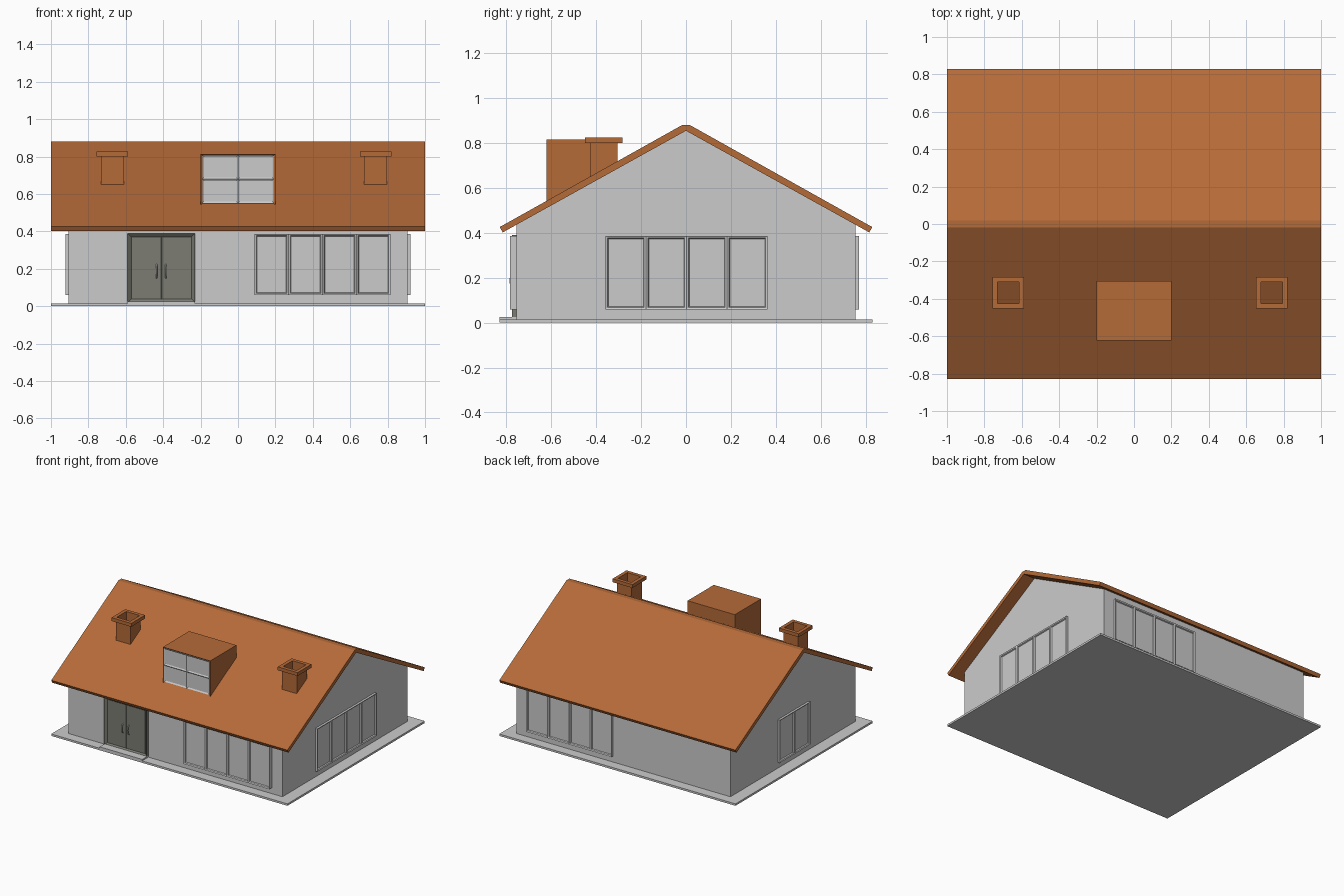
import bpy, bmesh
from math import radians
from mathutils import Matrix

if "Cube" in bpy.data.objects:
    bpy.data.objects.remove(bpy.data.objects["Cube"])


def material(name, rgb):
    m = bpy.data.materials.new(name)
    m.diffuse_color = (*rgb, 1)
    m.use_nodes = True
    m.node_tree.nodes["Principled BSDF"].inputs["Base Color"].default_value = m.diffuse_color
    return m


BROWN = material("roof_brown", (0.46, 0.145, 0.04))
DARK = material("door_dark", (0.2, 0.2, 0.175))


def finish(name, bm, mat=None, matrix=None):
    bmesh.ops.recalc_face_normals(bm, faces=bm.faces)
    me = bpy.data.meshes.new(name)
    bm.to_mesh(me)
    bm.free()
    ob = bpy.data.objects.new(name, me)
    bpy.context.collection.objects.link(ob)
    if matrix:
        ob.matrix_world = matrix
    if mat:
        me.materials.append(mat)
    return ob


def prism(name, profile, x0, x1, mat=None, recess=None):
    """Extrude a (y, z) profile along x; optionally recess the front face."""
    bm = bmesh.new()
    f = bm.faces.new([bm.verts.new((x0, y, z)) for y, z in profile])
    r = bmesh.ops.extrude_face_region(bm, geom=[f])
    bmesh.ops.translate(bm, vec=(x1 - x0, 0, 0),
                        verts=[v for v in r["geom"] if isinstance(v, bmesh.types.BMVert)])
    bmesh.ops.recalc_face_normals(bm, faces=bm.faces)
    if recess:
        bm.normal_update()
        front = [f for f in bm.faces if f.normal.y < -0.99]
        bmesh.ops.inset_individual(bm, faces=front, thickness=recess,
                                   use_even_offset=True)
        bmesh.ops.translate(bm, vec=(0, recess, 0),
                            verts=list({v for f in front for v in f.verts}))
    return finish(name, bm, mat)


def panel(name, centre, w, h, depth, cols, rows, insets, turn=0, mat=None):
    """Wall panel split in cells; each cell is inset by (thickness, sink) steps."""
    bm = bmesh.new()
    g = [[bm.verts.new((w * (i / cols - 0.5), h * (j / rows - 0.5), depth))
          for i in range(cols + 1)] for j in range(rows + 1)]
    cells = [bm.faces.new((g[j][i], g[j][i + 1], g[j + 1][i + 1], g[j + 1][i]))
             for j in range(rows) for i in range(cols)]
    r = bmesh.ops.extrude_edge_only(bm, edges=[e for e in bm.edges if e.is_boundary])
    for v in r["geom"]:
        if isinstance(v, bmesh.types.BMVert):
            v.co.z = 0
    for thick, sink in insets:
        bm.normal_update()
        bmesh.ops.inset_individual(bm, faces=cells, thickness=thick,
                                   use_even_offset=True)
        bmesh.ops.translate(bm, vec=(0, 0, -sink),
                            verts=list({v for f in cells for v in f.verts}))
    # close the hidden back
    bmesh.ops.holes_fill(bm, edges=[e for e in bm.edges if e.is_boundary], sides=0)
    mat4 = (Matrix.Translation(centre) @ Matrix.Rotation(radians(turn), 4, 'Z')
            @ Matrix.Rotation(radians(90), 4, 'X'))
    return finish(name, bm, mat, mat4)


def rect(y0, y1, z0, z1):
    return [(y0, z0), (y1, z0), (y1, z1), (y0, z1)]


# ground slab and door step
prism("base_slab", rect(-0.83, 0.83, 0, 0.015), -1, 1)
prism("door_step", rect(-0.83, -0.75, 0.005, 0.026), -0.59, -0.23)

# walls with gable ends
prism("walls", [(-0.755, 0.01), (0.755, 0.01), (0.755, 0.437),
                (0, 0.858), (-0.755, 0.437)], -0.905, 0.905)

# folded roof sheet
half = [(0.817, 0.402), (0.83, 0.426), (0.018, 0.88)]
prism("roof", [(0, 0.855)] + half + [(-y, z) for y, z in reversed(half)], -1, 1, BROWN)

# dormer box with its window
prism("dormer", [(-0.622, 0.54), (-0.622, 0.815), (-0.305, 0.815), (-0.305, 0.70)],
      -0.2, 0.2, BROWN, recess=0.009)
panel("dormer_window", (0, -0.612, 0.679), 0.382, 0.256, 0.008, 2, 2,
      [(0.009, 0.006)])

# wall windows: front, right, back, left
steps = [(0.009, 0.004), (0.004, 0.008)]
for name, centre, w, depth, cols, turn in (
        ("front_window", (0.452, -0.755, 0.223), 0.725, 0.03, 4, 0),
        ("right_window", (0.905, 0.003, 0.223), 0.722, 0.017, 4, 90),
        ("back_window", (0.452, 0.755, 0.223), 0.725, 0.017, 4, 180),
        ("left_window", (-0.905, -0.003, 0.223), 0.37, 0.017, 2, -90)):
    panel(name, centre, w, 0.327, depth, cols, 1, steps, turn)

# double door: frame, leaves and pull handles
panel("door_frame", (-0.41, -0.755, 0.205), 0.36, 0.37, 0.02, 1, 1,
      [(0.016, 0.014)], mat=DARK)
panel("door_leaves", (-0.41, -0.755, 0.205), 0.327, 0.337, 0.014, 2, 1,
      [(0.003, 0.003)], mat=DARK)
for side, x in (("left", -0.435), ("right", -0.385)):
    cu = bpy.data.curves.new(side + "_door_handle", 'CURVE')
    cu.dimensions = '3D'
    cu.bevel_depth = 0.004
    cu.bevel_resolution = 1
    cu.use_fill_caps = True
    sp = cu.splines.new('POLY')
    path = [(0, 0.222), (-0.014, 0.212), (-0.018, 0.187), (-0.014, 0.162), (0, 0.152)]
    sp.points.add(len(path) - 1)
    for p, (y, z) in zip(sp.points, path):
        p.co = (x, -0.766 + y, z, 1)
    bpy.context.collection.objects.link(bpy.data.objects.new(cu.name, cu))

# hollow square chimneys with overhanging caps
for side, cx in (("left", -0.672), ("right", 0.736)):
    bm = bmesh.new()
    loops = [[bm.verts.new((cx + sx * r, -0.367 + sy * r, z))
              for sx, sy in ((-1, -1), (1, -1), (1, 1), (-1, 1))]
             for r, z in ((0.0615, 0.63), (0.0615, 0.80), (0.084, 0.80),
                          (0.084, 0.826), (0.057, 0.826), (0.057, 0.63))]
    for a, b in zip(loops, loops[1:] + loops[:1]):
        for i in range(4):
            k = (i + 1) % 4
            bm.faces.new((a[i], a[k], b[k], b[i]))
    finish(side + "_chimney", bm, BROWN)
